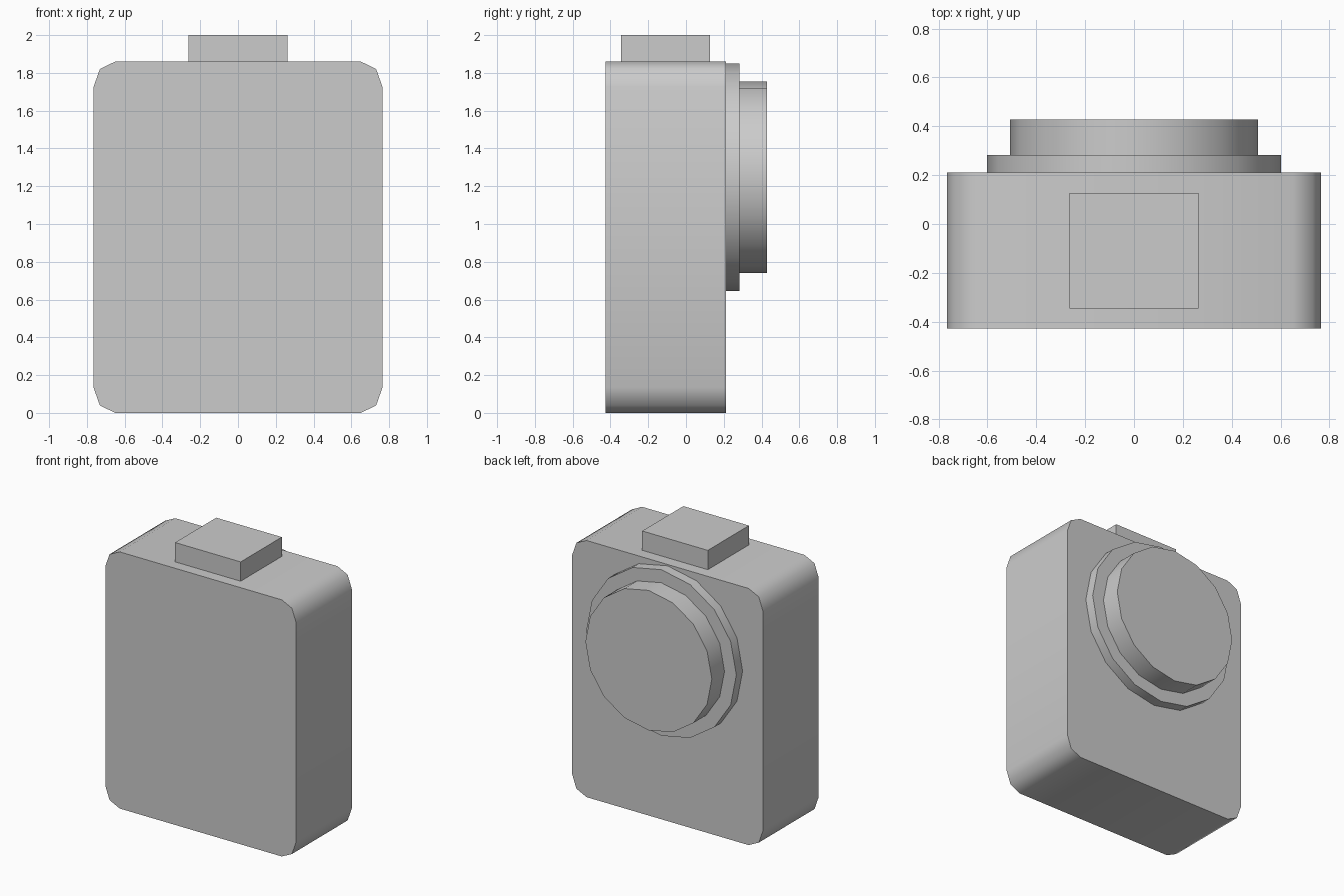
import bpy, bmesh, math

if "Cube" in bpy.data.objects:
    bpy.data.objects.remove(bpy.data.objects["Cube"])


def prism(name, profile, y0, y1):
    """Extrude an x/z outline along y, smooth around the rim with sharp caps."""
    bm = bmesh.new()
    face = bm.faces.new([bm.verts.new((x, y0, z)) for x, z in profile])
    ext = bmesh.ops.extrude_face_region(bm, geom=[face], use_keep_orig=True)
    verts = [g for g in ext["geom"] if isinstance(g, bmesh.types.BMVert)]
    bmesh.ops.translate(bm, verts=verts, vec=(0, y1 - y0, 0))
    bmesh.ops.recalc_face_normals(bm, faces=bm.faces)
    mesh = bpy.data.meshes.new(name)
    bm.to_mesh(mesh)
    bm.free()
    obj = bpy.data.objects.new(name, mesh)
    bpy.context.collection.objects.link(obj)
    bpy.ops.object.select_all(action='DESELECT')
    obj.select_set(True)
    bpy.context.view_layer.objects.active = obj
    bpy.ops.object.shade_smooth_by_angle(angle=math.radians(50))
    return obj


def arc(cx, cz, rx, rz, start, step, count):
    angles = [math.radians(start + step * i) for i in range(count)]
    return [(cx + rx * math.cos(a), cz + rz * math.sin(a)) for a in angles]


# Body: box with two-segment rounded corners
W, H, RX, RZ = 0.765, 1.86, 0.115, 0.135
corners = [(1, H - RZ, 0), (-1, H - RZ, 90), (-1, RZ, 180), (1, RZ, 270)]
outline = [p for s, cz, a in corners
           for p in arc(s * (W - RX), cz, RX, RZ, a, 45, 3)]
prism("body", outline, -0.427, 0.211)

# Stepped round dial on the back, 16 sides
for name, r, y0, y1 in [("dial_base", 0.602, 0.211, 0.283),
                        ("dial_cap", 0.507, 0.283, 0.428)]:
    prism(name, arc(0, 1.248, r, r, 0, 22.5, 16), y0, y1)

# Block on top
prism("top_block", [(-0.263, H), (0.263, H), (0.263, 2.0), (-0.263, 2.0)],
      -0.345, 0.126)
